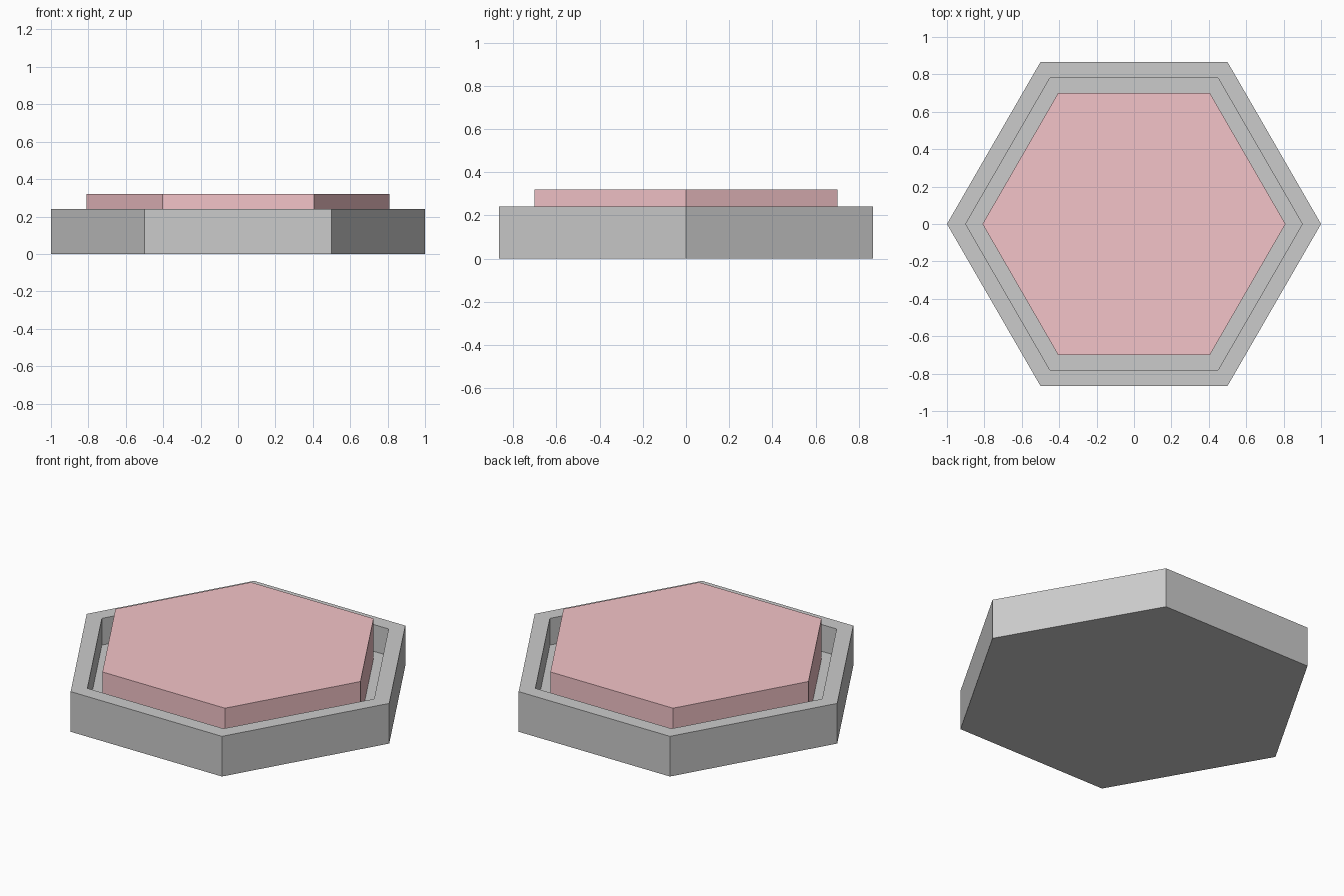
import bpy, bmesh
from math import cos, sin, pi

if "Cube" in bpy.data.objects:
    bpy.data.objects.remove(bpy.data.objects["Cube"])


def hex_rings(name, rings):
    """Skin a stack of hexagonal (radius, z) rings and cap both ends."""
    bm = bmesh.new()
    loops = [[bm.verts.new((r * cos(i * pi / 3), r * sin(i * pi / 3), z))
              for i in range(6)] for r, z in rings]
    for a, b in zip(loops, loops[1:]):
        for i in range(6):
            j = (i + 1) % 6
            bm.faces.new((a[i], a[j], b[j], b[i]))
    bm.faces.new(loops[0][::-1])
    bm.faces.new(loops[-1])
    mesh = bpy.data.meshes.new(name)
    bm.to_mesh(mesh)
    bm.free()
    obj = bpy.data.objects.new(name, mesh)
    bpy.context.collection.objects.link(obj)
    return obj


FLOOR = 0.08

# Open tray: outer wall, rim, inner wall, recessed floor
hex_rings("button_base", [(1.0, 0), (1.0, 0.24), (0.9, 0.24), (0.9, FLOOR)])

# Red cap sitting in the tray
cap = hex_rings("button_cap", [(0.81, FLOOR), (0.81, 0.32)])
red = bpy.data.materials.new("red")
red.diffuse_color = (0.9, 0.55, 0.58, 1)
red.use_nodes = True
red.node_tree.nodes["Principled BSDF"].inputs["Base Color"].default_value = red.diffuse_color
cap.data.materials.append(red)
